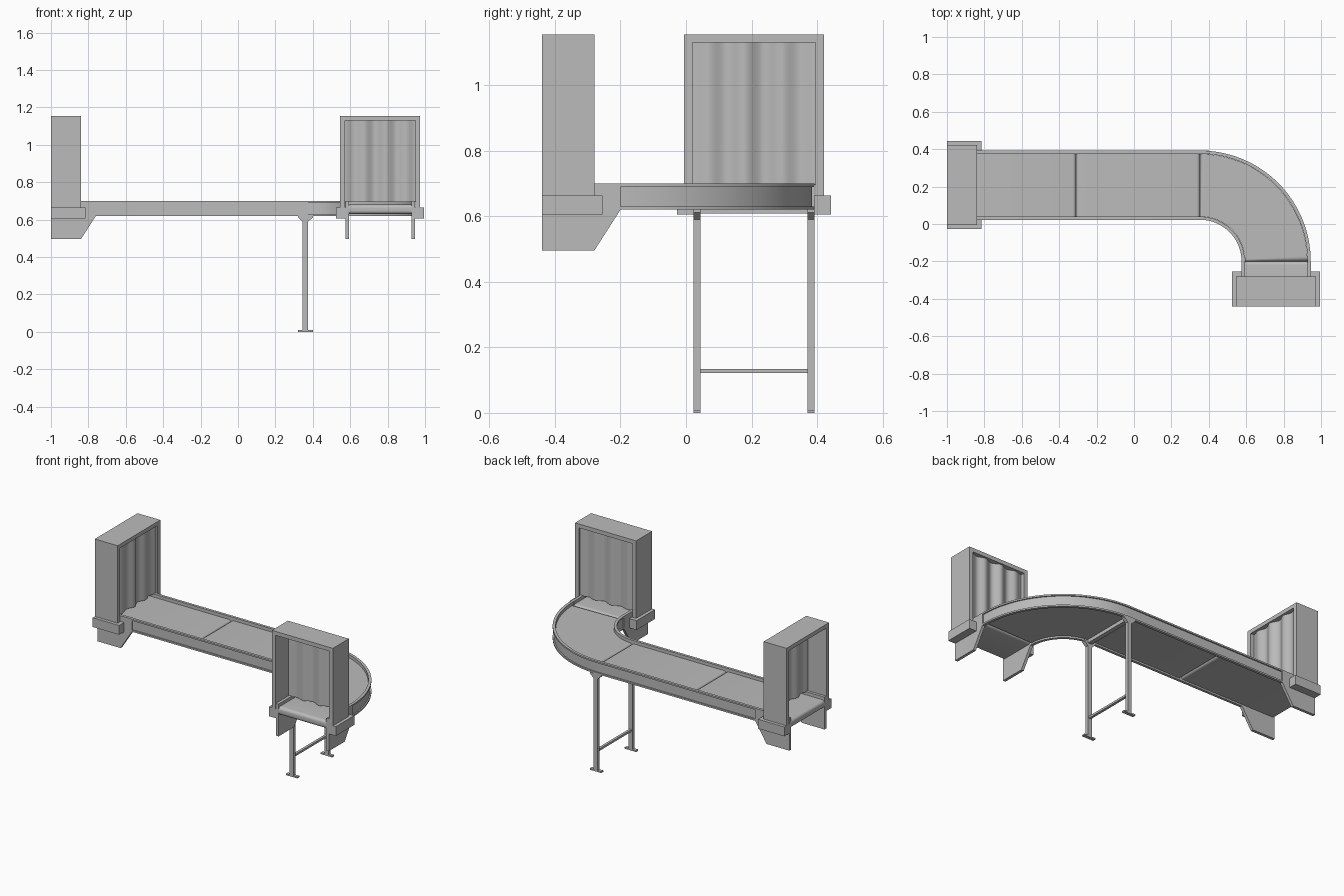
import bpy, bmesh, math

if "Cube" in bpy.data.objects:
    bpy.data.objects.remove(bpy.data.objects["Cube"])

grey = bpy.data.materials.new("plain grey")
grey.diffuse_color = (0.5, 0.5, 0.5, 1)
grey.use_nodes = True
grey.node_tree.nodes["Principled BSDF"].inputs["Base Color"].default_value = grey.diffuse_color

# Centreline: straight along +x, quarter bend, then straight along -y
R, CX, CY = 0.4075, 0.3525, -0.2
L1 = 1 + CX
L2 = L1 + R * math.pi / 2
END = L2 + 0.24
HALF = 0.185


def at(s, v, z):
    """Point at distance s on the centreline, offset v to the outer side."""
    if s <= L1:
        return (-1 + s, CY + R + v, z)
    if s <= L2:
        a = (s - L1) / R
        return (CX + (R + v) * math.sin(a), CY + (R + v) * math.cos(a), z)
    return (CX + R + v, CY - (s - L2), z)


def finish(name, bm, smooth=None):
    bmesh.ops.recalc_face_normals(bm, faces=bm.faces)
    me = bpy.data.meshes.new(name)
    bm.to_mesh(me)
    bm.free()
    me.materials.append(grey)
    ob = bpy.data.objects.new(name, me)
    bpy.context.collection.objects.link(ob)
    if smooth:
        bpy.ops.object.select_all(action='DESELECT')
        ob.select_set(True)
        bpy.context.view_layer.objects.active = ob
        bpy.ops.object.shade_smooth_by_angle(angle=math.radians(smooth))
    return ob


def skin(name, rings, smooth=None):
    """Closed solid through a list of equal rings of points."""
    bm = bmesh.new()
    rv = [[bm.verts.new(p) for p in ring] for ring in rings]
    n = len(rv[0])
    for a, b in zip(rv, rv[1:]):
        for i in range(n):
            j = (i + 1) % n
            bm.faces.new((a[i], a[j], b[j], b[i]))
    bm.faces.new(rv[0])
    bm.faces.new(rv[-1])
    return finish(name, bm, smooth)


def box(name, x0, x1, y0, y1, z0, z1):
    return skin(name, [[(x0, y0, z), (x1, y0, z), (x1, y1, z), (x0, y1, z)]
                       for z in (z0, z1)])


def stations(s0, s1):
    """Path distances from s0 to s1, dense only in the bend."""
    arc = [L1 + (L2 - L1) * i / 32 for i in range(33)]
    return [s0] + [s for s in arc if s0 + 1e-4 < s < s1 - 1e-4] + [s1]


# Side rails: channel section with a recessed outer face
for side, label in ((1, "outer"), (-1, "inner")):
    section = [(0.168, 0.62), (HALF, 0.62), (HALF, 0.63), (0.177, 0.63),
               (0.177, 0.69), (HALF, 0.69), (HALF, 0.70), (0.168, 0.70)]
    skin(label + "_rail", [[at(s, side * v, z) for v, z in section]
                           for s in stations(0.24, L2)], 30)

# Belts with rounded ends
Z_MID, THICK, RAD = 0.655, 0.025, 0.018


def belt(name, s0, s1):
    steps = [i * math.pi / 12 for i in range(7)]
    prof = [(s0 + RAD * (1 - math.cos(a)), a) for a in steps]
    prof += [(s, math.pi / 2) for s in stations(s0 + RAD, s1 - RAD)[1:-1]]
    prof += [(s1 - RAD * (1 - math.cos(a)), a) for a in reversed(steps)]
    rings = []
    for s, a in prof:
        h = THICK - RAD + RAD * math.sin(a)
        rings.append([at(s, -0.167, Z_MID - h), at(s, 0.167, Z_MID - h),
                      at(s, 0.167, Z_MID + h), at(s, -0.167, Z_MID + h)])
    skin(name, rings, 40)


belt("first_belt", 0, 0.69)
belt("second_belt", 0.69, L1)
belt("bend_belt", L1, L2)
belt("end_belt", L2, END)

# Scanner style hoods at both ends; u runs outward from the rail end
for label, path in (("left", lambda u: 0.24 - u), ("front", lambda u: L2 + u)):
    def block(name, u0, u1, v0, v1, z0, z1):
        skin(name, [[at(path(u0), v0, z), at(path(u1), v0, z),
                     at(path(u1), v1, z), at(path(u0), v1, z)] for z in (z0, z1)])

    for side, tag in ((1, "outer"), (-1, "inner")):
        # Side plate with sloped lower corner
        plate = [(0, 0.70), (0, 0.62), (0.08, 0.495), (0.24, 0.495), (0.24, 0.70)]
        skin(f"{label}_{tag}_side_plate",
             [[at(path(u), side * v, z) for u, z in plate] for v in (0.167, HALF)])
        # Flange block beside the plate
        block(f"{label}_{tag}_flange", 0.055, 0.24, side * HALF, side * 0.235, 0.605, 0.664)

    # Hood: inverted U arch
    arch = [(-0.214, 0.664), (-0.214, 1.155), (0.214, 1.155), (0.214, 0.664),
            (0.188, 0.664), (0.188, 1.13), (-0.188, 1.13), (-0.188, 0.664)]
    skin(label + "_hood", [[at(path(u), v, z) for v, z in arch] for u in (0.08, 0.24)])

    # Wavy curtain just inside the inner opening
    N = 72
    rings = []
    for i in range(N + 1):
        v = -0.188 + 0.376 * i / N
        u = 0.102 + 0.009 * math.sin(v * 2 * math.pi / 0.11) \
            + 0.003 * math.sin(v * 2 * math.pi / 0.17)
        rings.append([at(path(u - 0.002), v, 0.695), at(path(u + 0.002), v, 0.695),
                      at(path(u + 0.002), v, 1.13), at(path(u - 0.002), v, 1.13)])
    skin(label + "_curtain", rings, 40)

# Support stand under the start of the bend
LX = 0.36
for y0, tag in ((0.0225, "front"), (0.3715, "back")):
    y1 = y0 + 0.021
    box(tag + "_leg", LX - 0.014, LX + 0.014, y0, y1, 0.008, 0.60)
    box(tag + "_foot", LX - 0.04, LX + 0.04, y0, y1, 0, 0.009)
    bracket = [(-0.04, 0.62), (-0.04, 0.612), (-0.016, 0.59),
               (0.016, 0.59), (0.04, 0.612), (0.04, 0.62)]
    skin(tag + "_leg_bracket", [[(LX + x, y, z) for x, z in bracket] for y in (y0, y1)])
box("lower_crossbar", LX - 0.008, LX + 0.008, 0.0435, 0.3715, 0.121, 0.134)
box("upper_crossbar", LX - 0.014, LX + 0.014, 0.0435, 0.3715, 0.608, 0.632)
